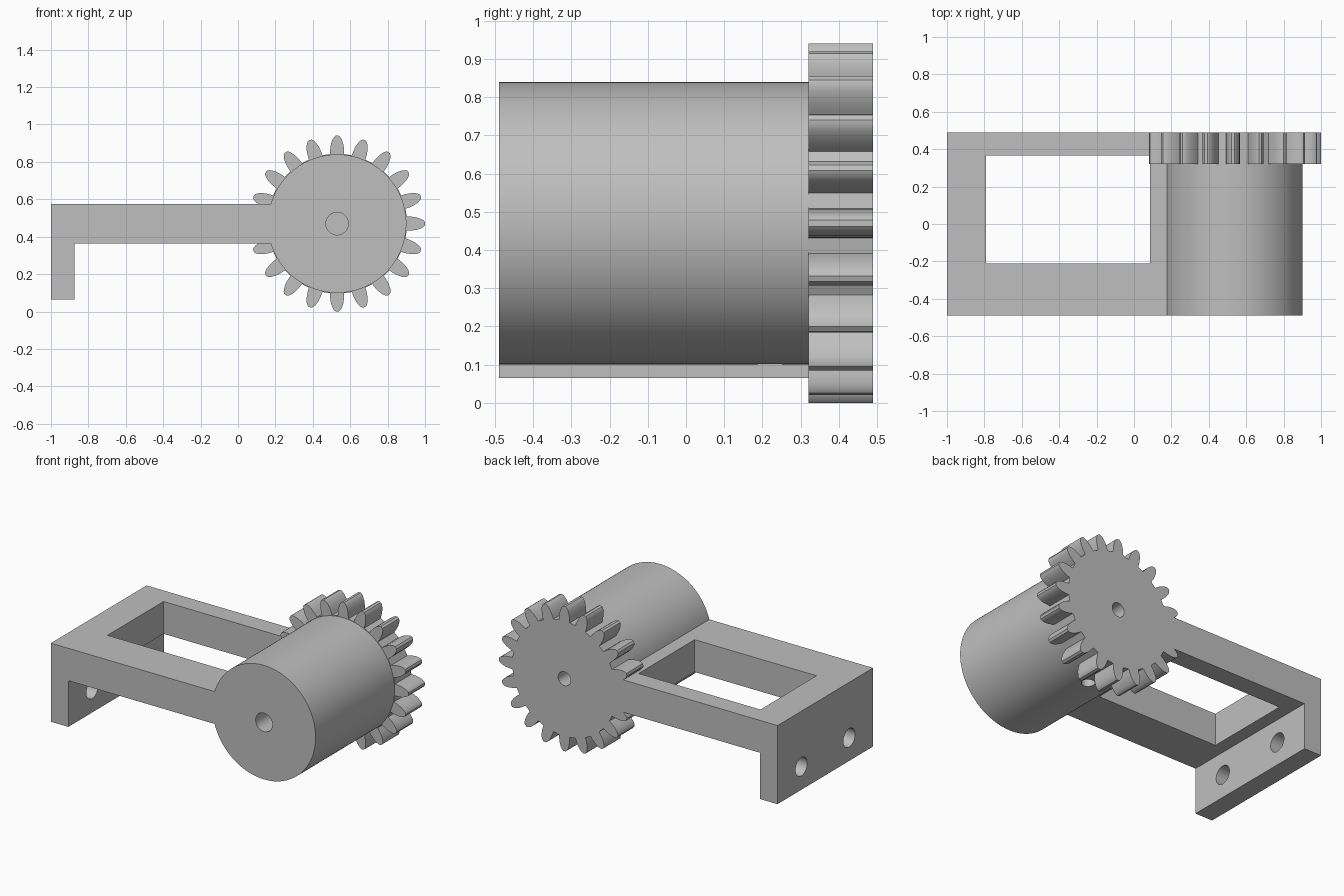
import bpy, bmesh, math
from mathutils import Matrix, Vector

cube = bpy.data.objects.get("Cube")
if cube:
    bpy.data.objects.remove(cube, do_unlink=True)

grey = bpy.data.materials.new("plain_grey")
grey.use_nodes = True
COLOUR = (0.52, 0.52, 0.52, 1)
grey.diffuse_color = COLOUR
grey.node_tree.nodes["Principled BSDF"].inputs["Base Color"].default_value = COLOUR

CX, CZ = 0.53, 0.47          # axis of the drum and gear
FRONT, BACK = -0.49, 0.49
GEAR_Y = 0.32                # where drum meets gear
DRUM_R = 0.37


def finish(name, bm):
    bmesh.ops.recalc_face_normals(bm, faces=bm.faces[:])
    mesh = bpy.data.meshes.new(name)
    bm.to_mesh(mesh)
    bm.free()
    mesh.materials.append(grey)
    obj = bpy.data.objects.new(name, mesh)
    bpy.context.collection.objects.link(obj)
    return obj


def extrude_profile(name, points, y0, y1):
    """Extrude an (x, z) outline along y."""
    bm = bmesh.new()
    face = bm.faces.new([bm.verts.new((x, y0, z)) for x, z in points])
    new = bmesh.ops.extrude_face_region(bm, geom=[face])["geom"]
    verts = [v for v in new if isinstance(v, bmesh.types.BMVert)]
    bmesh.ops.translate(bm, vec=(0, y1 - y0, 0), verts=verts)
    return finish(name, bm)


def rod(name, start, end, radius, segments=48):
    """Cylinder between two points."""
    a, b = Vector(start), Vector(end)
    turn = (b - a).to_track_quat('Z', 'Y').to_matrix().to_4x4()
    bm = bmesh.new()
    bmesh.ops.create_cone(bm, cap_ends=True, segments=segments,
                          radius1=radius, radius2=radius, depth=(b - a).length,
                          matrix=Matrix.Translation((a + b) / 2) @ turn)
    return finish(name, bm)


def cut(obj, cutter):
    """Subtract the cutter, then discard it."""
    mod = obj.modifiers.new("cut", 'BOOLEAN')
    mod.operation = 'DIFFERENCE'
    mod.solver = 'EXACT'
    mod.object = cutter
    bpy.context.view_layer.objects.active = obj
    bpy.ops.object.modifier_apply(modifier=mod.name)
    bpy.data.objects.remove(cutter, do_unlink=True)


def smooth(obj):
    bpy.ops.object.select_all(action='DESELECT')
    obj.select_set(True)
    bpy.context.view_layer.objects.active = obj
    bpy.ops.object.shade_smooth_by_angle(angle=math.radians(30))


# Frame: flat arm with a downturned foot
L_SHAPE = [(-1, 0.065), (-0.875, 0.065), (-0.875, 0.365),
           (0.3, 0.365), (0.3, 0.575), (-1, 0.575)]
frame = extrude_profile("frame", L_SHAPE, FRONT, BACK)

# Rectangular window through the arm
WINDOW = [(-0.79, 0.2), (0.085, 0.2), (0.085, 0.7), (-0.79, 0.7)]
cut(frame, extrude_profile("window_cutter", WINDOW, -0.21, 0.365))

# Hollow where the drum sits, and two mounting holes in the foot
cut(frame, rod("seat_cutter", (CX, -0.6, CZ), (CX, 0.6, CZ), DRUM_R, 128))
for y in (-0.245, 0.245):
    cut(frame, rod("hole_cutter", (-1.1, y, 0.215), (-0.8, y, 0.215), 0.06))
smooth(frame)

# Drum: front bore, rear shaft bore and a set screw hole underneath
drum = rod("drum", (CX, FRONT, CZ), (CX, GEAR_Y, CZ), DRUM_R, 128)
cut(drum, rod("bore_cutter", (CX, -0.6, CZ), (CX, -0.1, CZ), 0.06))
cut(drum, rod("shaft_cutter", (CX, 0.05, CZ), (CX, 0.4, CZ), 0.045))
cut(drum, rod("screw_cutter", (CX, 0.22, 0), (CX, 0.22, CZ), 0.04))
smooth(drum)

# Gear: one tooth flank as (radius, half width), mirrored and repeated
TEETH = 20
FLANK = [(0.374, 0.038), (0.40, 0.037), (0.427, 0.033),
         (0.45, 0.025), (0.463, 0.017), (0.47, 0.008)]
tooth = [(r, -w) for r, w in FLANK] + [(r, w) for r, w in reversed(FLANK)]
outline = []
for i in range(TEETH):
    a = math.tau * i / TEETH
    # the tooth swallowed by the arm is left out
    points = [tooth[0], tooth[-1]] if i == TEETH // 2 else tooth
    for r, w in points:
        t = a + math.asin(w / r)
        outline.append((CX + r * math.cos(t), CZ + r * math.sin(t)))
gear = extrude_profile("gear", outline, GEAR_Y, BACK)
cut(gear, rod("gear_bore_cutter", (CX, 0.2, CZ), (CX, 0.6, CZ), 0.045))
smooth(gear)
